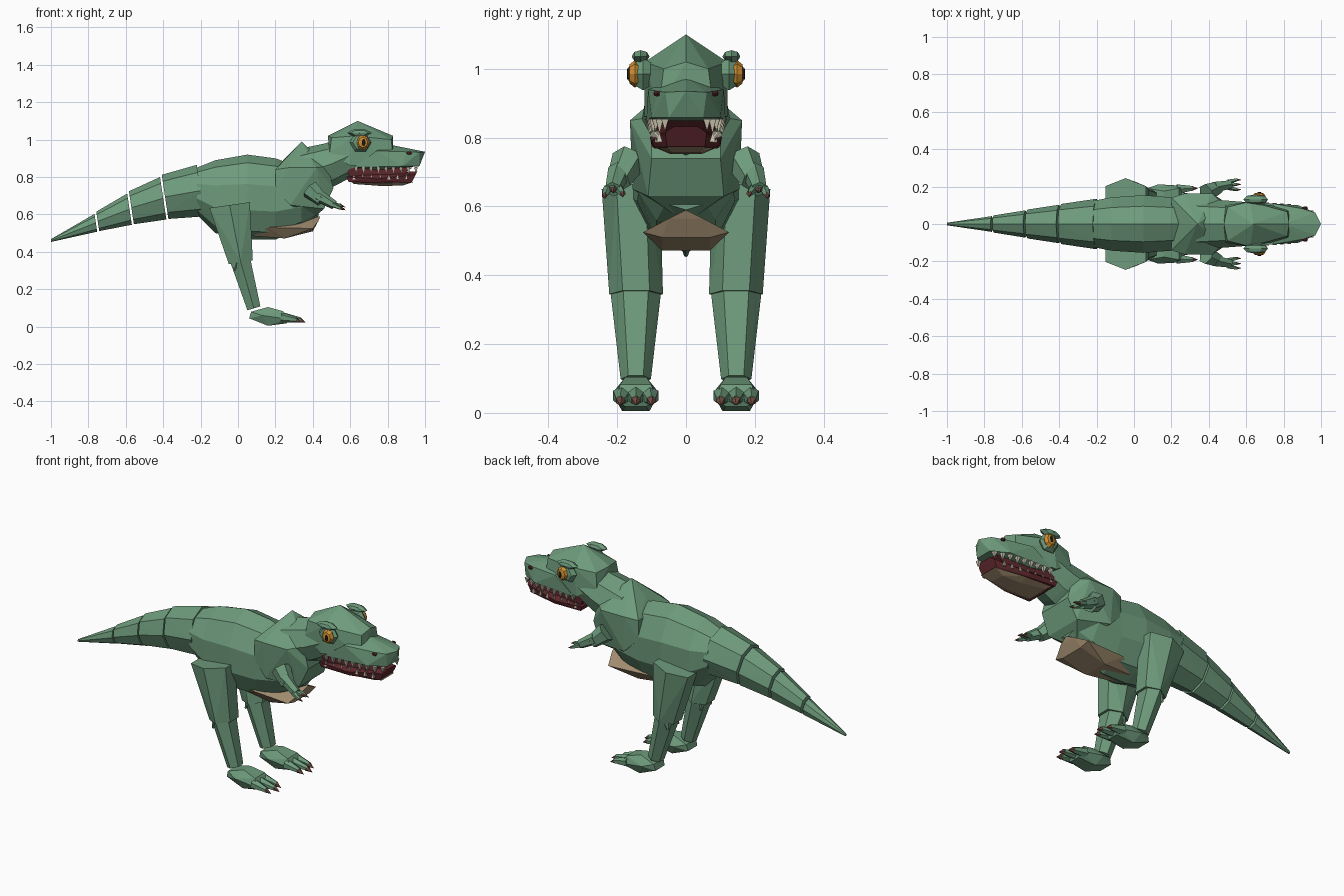
import bpy, bmesh, math
from mathutils import Vector

if "Cube" in bpy.data.objects:
    bpy.data.objects.remove(bpy.data.objects["Cube"])


def material(name, rgb):
    m = bpy.data.materials.new(name)
    m.diffuse_color = (*rgb, 1)
    m.use_nodes = True
    m.node_tree.nodes["Principled BSDF"].inputs["Base Color"].default_value = m.diffuse_color
    return m


GREEN = material("skin green", (0.155, 0.325, 0.20))
TAN = material("belly tan", (0.36, 0.265, 0.16))
RED = material("mouth red", (0.11, 0.02, 0.024))
IVORY = material("tooth ivory", (0.60, 0.55, 0.43))
ORANGE = material("eye orange", (0.62, 0.27, 0.03))
BLACK = material("pupil black", (0.015, 0.012, 0.01))
CLAW = material("claw brown", (0.17, 0.075, 0.055))


def sym(pts):
    """Points plus their reflection across the centre plane."""
    return pts + [(x, -y, z) for x, y, z in pts if y]


def hull(pts):
    bm = bmesh.new()
    for p in pts:
        bm.verts.new(p)
    r = bmesh.ops.convex_hull(bm, input=bm.verts[:])
    junk = {v for v in r["geom_interior"] + r["geom_unused"] if isinstance(v, bmesh.types.BMVert)}
    bmesh.ops.delete(bm, geom=list(junk), context='VERTS')
    bmesh.ops.dissolve_limit(bm, angle_limit=0.01, verts=bm.verts[:], edges=bm.edges[:])
    bmesh.ops.recalc_face_normals(bm, faces=bm.faces[:])
    bm.verts.index_update()
    out = [v.co[:] for v in bm.verts], [[v.index for v in f.verts] for f in bm.faces]
    bm.free()
    return out


def part(name, mat, shapes, pair=False):
    """One object from convex shapes, optionally repeated on the other side."""
    if pair:
        shapes = shapes + [[(x, -y, z) for x, y, z in s] for s in shapes]
    verts, faces = [], []
    for s in shapes:
        v, f = hull(s)
        faces += [[i + len(verts) for i in q] for q in f]
        verts += v
    build(name, mat, verts, faces)


def build(name, mat, verts, faces):
    me = bpy.data.meshes.new(name)
    me.from_pydata(verts, [], faces)
    me.materials.append(mat)
    bpy.context.collection.objects.link(bpy.data.objects.new(name, me))


def section(x, zb, zt, w, n=8, lean=0.0):
    """Upright oval cross-section; lean shifts its top along x."""
    c, h = (zb + zt) / 2, (zt - zb) / 2
    pts = []
    for i in range(n):
        a = 2 * math.pi * i / n
        pts.append((x + lean * h * math.cos(a), w * math.sin(a), c + h * math.cos(a)))
    return pts


def loft(name, mat, rings):
    n = len(rings[0])
    verts = [p for r in rings for p in r]
    faces = [list(range(n))[::-1], [len(verts) - n + i for i in range(n)]]
    for k in range(len(rings) - 1):
        for i in range(n):
            j = (i + 1) % n
            faces.append([k * n + i, k * n + j, k * n + n + j, k * n + n + i])
    build(name, mat, verts, faces)


def taper(p, q, r0, r1, n=6):
    """Tapered prism between two points."""
    p, q = Vector(p), Vector(q)
    rot = (q - p).to_track_quat('Z', 'Y')
    ring = lambda c, r: [tuple(c + rot @ Vector((r * math.cos(t), r * math.sin(t), 0)))
                         for t in (2 * math.pi * (i + .5) / n for i in range(n))]
    return ring(p, r0) + (ring(q, r1) if r1 else [tuple(q)])


def ball(c, s, rows=4, n=8):
    """Faceted ellipsoid with poles along y."""
    pts = []
    for k in range(rows + 1):
        a = math.pi * k / rows
        for i in range(n if 0 < k < rows else 1):
            b = 2 * math.pi * i / n
            pts.append((c[0] + s[0] * math.sin(a) * math.cos(b), c[1] + s[1] * math.cos(a),
                        c[2] + s[2] * math.sin(a) * math.sin(b)))
    return pts


def flat_ring(x, y, z, rx, ry, slope=0.0, n=6):
    """Horizontal leg cross-section."""
    return [(x + rx * math.cos(t), y + ry * math.sin(t), z + slope * math.cos(t))
            for t in (2 * math.pi * (i + .5) / n for i in range(n))]


# Trunk
loft("body", GREEN, [section(*s, n=10) for s in (
    (-0.22, .60, .85, .13), (-0.12, .50, .89, .15), (0.05, .465, .92, .162),
    (0.2, .465, .90, .15), (0.34, .53, .85, .145), (0.43, .59, .78, .10))])
part("belly_plate", TAN, [sym([
    (.44, 0, .59), (.43, .05, .565), (.40, .125, .525), (.40, .07, .51),
    (.25, .07, .472), (.16, .11, .53), (.07, .05, .485)])])

# Tail, as overlapping tapered segments
cuts = [(-.20, .59, .865, .135), (-.40, .573, .80, .103), (-.58, .545, .712, .073),
        (-.76, .508, .603, .042), (-1.0, .453, .468, .007)]
part("tail", GREEN, [section(a[0], a[1], a[2], a[3], lean=-.15) +
                     section(b[0] + .01, b[1] + .003, b[2] + .012, b[3] + .004, lean=-.15)
                     if b[0] > -.9 else section(*a, lean=-.15) + section(*b)
                     for a, b in zip(cuts, cuts[1:])])

# Shoulders and neck
part("shoulders", GREEN, [sym([
    (.34, 0, .99), (.25, 0, .90), (.20, .14, .84), (.27, .163, .85), (.42, .163, .85),
    (.20, .14, .73), (.28, .155, .65), (.46, .11, .63), (.51, .10, .74), (.48, .10, .86),
    (.40, .04, .58)])])
loft("neck", GREEN, [section(*s, lean=-.3) for s in (
    (.36, .70, .95, .135), (.50, .76, .98, .125), (.63, .83, 1.03, .115))])

# Head
part("cranium", GREEN, [sym([
    (.64, 0, 1.10), (.48, 0, 1.02), (.83, 0, 1.02), (.50, .09, 1.01), (.62, .12, 1.02),
    (.82, .065, 1.0), (.83, .08, .88), (.60, .12, .86), (.49, .10, .93)])])
part("snout", GREEN, [sym([
    (.74, .11, .94), (.80, 0, .975), (.90, .082, .935), (1.0, 0, .935), (.97, .06, .932),
    (.97, .05, .858), (.88, .10, .858), (.62, .115, .852), (.74, .08, .838)])])
part("mouth", RED, [
    sym([(.58, .09, .85), (.60, .085, .79), (.86, .07, .79), (.93, .05, .85)]),
    sym([(.58, .105, .802), (.59, .10, .775), (.75, .10, .79), (.96, .035, .832),
         (.95, .06, .815), (.93, .055, .772), (.76, .09, .768)])])
part("lower_jaw", TAN, [sym([
    (.60, .09, .778), (.62, .06, .763), (.77, .045, .752), (.76, .092, .772),
    (.88, .04, .755), (.94, .055, .774)])])

# Teeth in an upper and a lower row
teeth = []
for i in range(9):
    t = i / 8
    x, y = .63 + .32 * t, .108 - .012 * t - .035 * t ** 4
    size = .042 if i % 2 else .034
    teeth.append(taper((x, y, .853), (x + .004, y, .853 - size), .015, 0, 4))
for i in range(7):
    t = i / 6
    x, y = .62 + .28 * t, .096 - .02 * t
    teeth.append(taper((x, y, .787), (x, y + .004, .824), .011, 0, 4))
part("teeth", IVORY, teeth, pair=True)

# Eyes, brows and nostrils
part("eye_sockets", GREEN, [ball((.655, .125, .985), (.058, .032, .055), n=6)], pair=True)
part("eyes", ORANGE, [ball((.668, .148, .985), (.036, .022, .04))], pair=True)
part("pupils", BLACK, [ball((.672, .168, .985), (.010, .004, .02))], pair=True)
part("brows", GREEN, [ball((.65, .132, 1.036), (.066, .026, .021), n=6)], pair=True)
part("nostrils", RED, [ball((.915, .085, .928), (.015, .010, .010), n=6)], pair=True)

# Arms with three fingers
arms = [taper((.385, .165, .735), (.45, .195, .675), .052, .036),
        taper((.43, .195, .70), (.515, .212, .65), .034, .024)]
fingers = [(-.028, 0.0), (0, .012), (.024, -.004)]
arms += [taper((.505, .212 + d * .6, .652), (.548, .212 + d, .637 + e), .014, .009, 5)
         for d, e in fingers]
part("arms", GREEN, arms, pair=True)
part("finger_claws", CLAW, [taper((.546, .212 + d, .638 + e), (.575, .212 + d, .626 + e), .009, 0, 5)
                            for d, e in fingers], pair=True)

# Legs
part("thighs", GREEN, [flat_ring(-.045, .16, .65, .125, .085, .018) +
                       flat_ring(.015, .145, .345, .074, .078, .012)], pair=True)
part("shins", GREEN, [flat_ring(.012, .146, .355, .062, .074, .01) +
                      flat_ring(.085, .146, .098, .040, .044, .012)], pair=True)
part("knee_bumps", GREEN, [taper((.0, .146 + d, .37), (-.022, .146 + d, .30), .022, .006, 5)
                           for d in (-.045, .045)], pair=True)

# Feet with three clawed toes
cy = .146
part("feet", GREEN, [[(x, cy + s * d, z) for s in (-1, 1) for x, d, z in (
    (.07, .045, .08), (.06, .04, .045), (.13, .066, .06), (.16, .03, .105), (.24, .045, .083),
    (.27, .058, .04), (.16, .04, .005), (.26, .03, .018))]], pair=True)
toes = [(-.045, 0), (0, .022), (.045, 0)]
part("toes", GREEN, [taper((.23, cy + d * .9, .05), (.312 + e, cy + d, .036), .029, .014)
                     for d, e in toes], pair=True)
part("toe_claws", CLAW, [taper((.308 + e, cy + d, .036), (.342 + e, cy + d, .022), .015, 0, 5)
                         for d, e in toes], pair=True)
